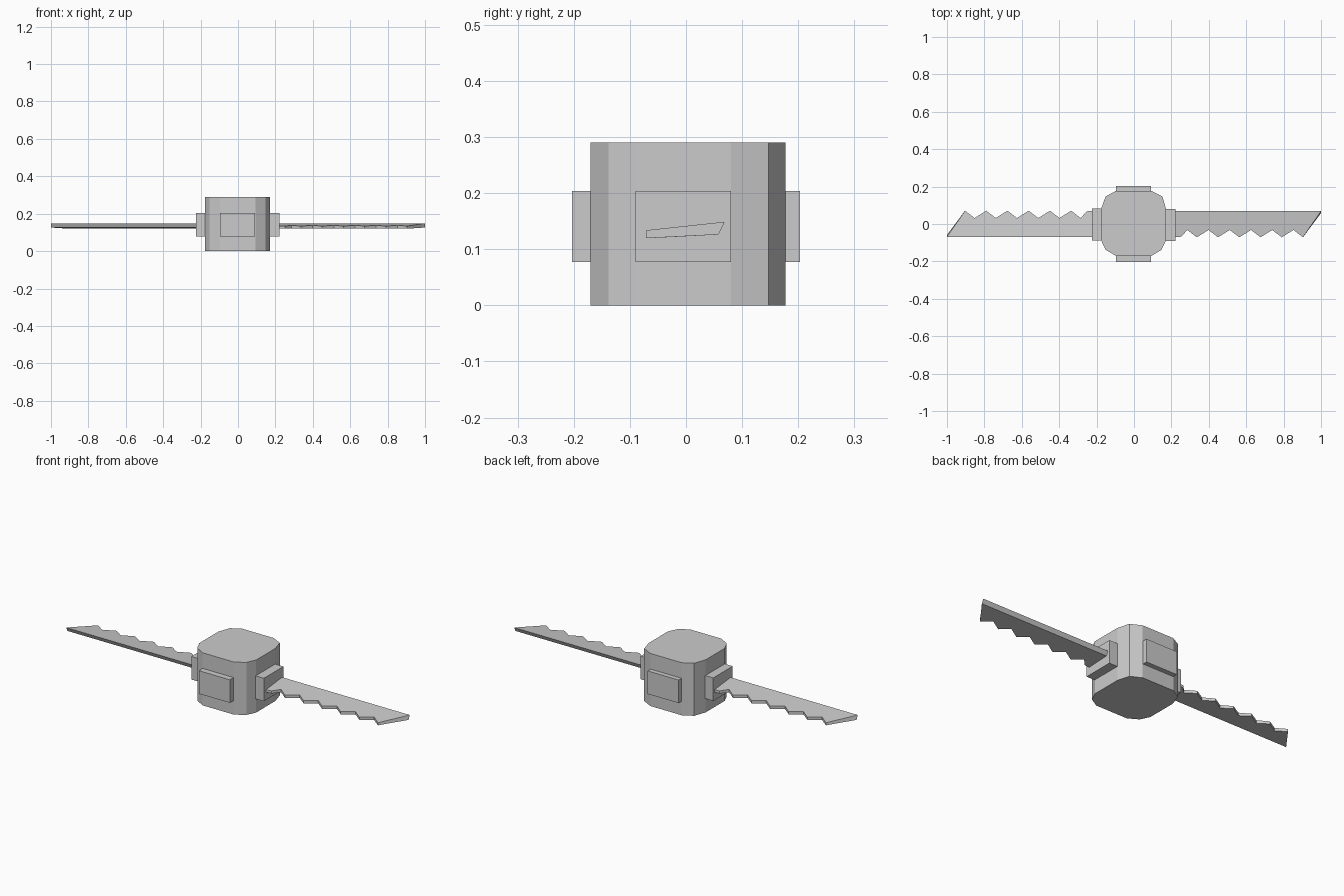
import bpy, bmesh
from math import pi
from mathutils import Matrix

if "Cube" in bpy.data.objects:
    bpy.data.objects.remove(bpy.data.objects["Cube"])


def make(name, bm):
    bmesh.ops.recalc_face_normals(bm, faces=bm.faces)
    me = bpy.data.meshes.new(name)
    bm.to_mesh(me)
    bm.free()
    ob = bpy.data.objects.new(name, me)
    bpy.context.collection.objects.link(ob)
    return ob


def prism(name, bottom, top, turn=0):
    """Solid between two matching loops of 3D points, turned about z."""
    bm = bmesh.new()
    lo = [bm.verts.new(p) for p in bottom]
    hi = [bm.verts.new(p) for p in top]
    bm.faces.new(lo[::-1])
    bm.faces.new(hi)
    n = len(lo)
    for i in range(n):
        j = (i + 1) % n
        bm.faces.new((lo[i], lo[j], hi[j], hi[i]))
    bm.transform(Matrix.Rotation(turn, 4, 'Z'))
    return make(name, bm)


def box(name, x0, x1, y0, y1, z0, z1):
    c = [(x0, y0), (x1, y0), (x1, y1), (x0, y1)]
    return prism(name, [(x, y, z0) for x, y in c], [(x, y, z1) for x, y in c])


# Hub: twelve-sided drum with clipped corners
outline = [(0.171, -0.087), (0.171, 0.08), (0.152, 0.147), (0.094, 0.177),
           (-0.097, 0.177), (-0.152, 0.147), (-0.176, 0.08), (-0.176, -0.087),
           (-0.152, -0.138), (-0.097, -0.17), (0.094, -0.17), (0.147, -0.138)]
prism("hub", [(x, y, 0) for x, y in outline], [(x, y, 0.29) for x, y in outline])

# Four raised pads around the hub
Z = (0.077, 0.204)
box("pad_right", 0.15, 0.221, -0.09, 0.08, *Z)
box("pad_left", -0.224, -0.15, -0.087, 0.083, *Z)
box("pad_front", -0.097, 0.092, -0.203, -0.14, *Z)
box("pad_back", -0.097, 0.092, 0.15, 0.203, *Z)

# Saw-toothed blades, tilted and thicker toward the straight edge
edge = [(0.19, 0.069), (0.19, -0.072), (0.252, -0.068)]
for i in range(6):
    edge += [(0.285 + 0.1135 * i, -0.032), (0.336 + 0.1135 * i, -0.071)]
edge.append((1.0, 0.069))
top = [(x, y, 0.1415 + 0.108 * y) for x, y in edge]
bottom = [(x, y if y < 0 else 0.058, 0.123 + 0.047 * y) for x, y in edge]
prism("blade_right", bottom, top)
prism("blade_left", bottom, top, pi)
